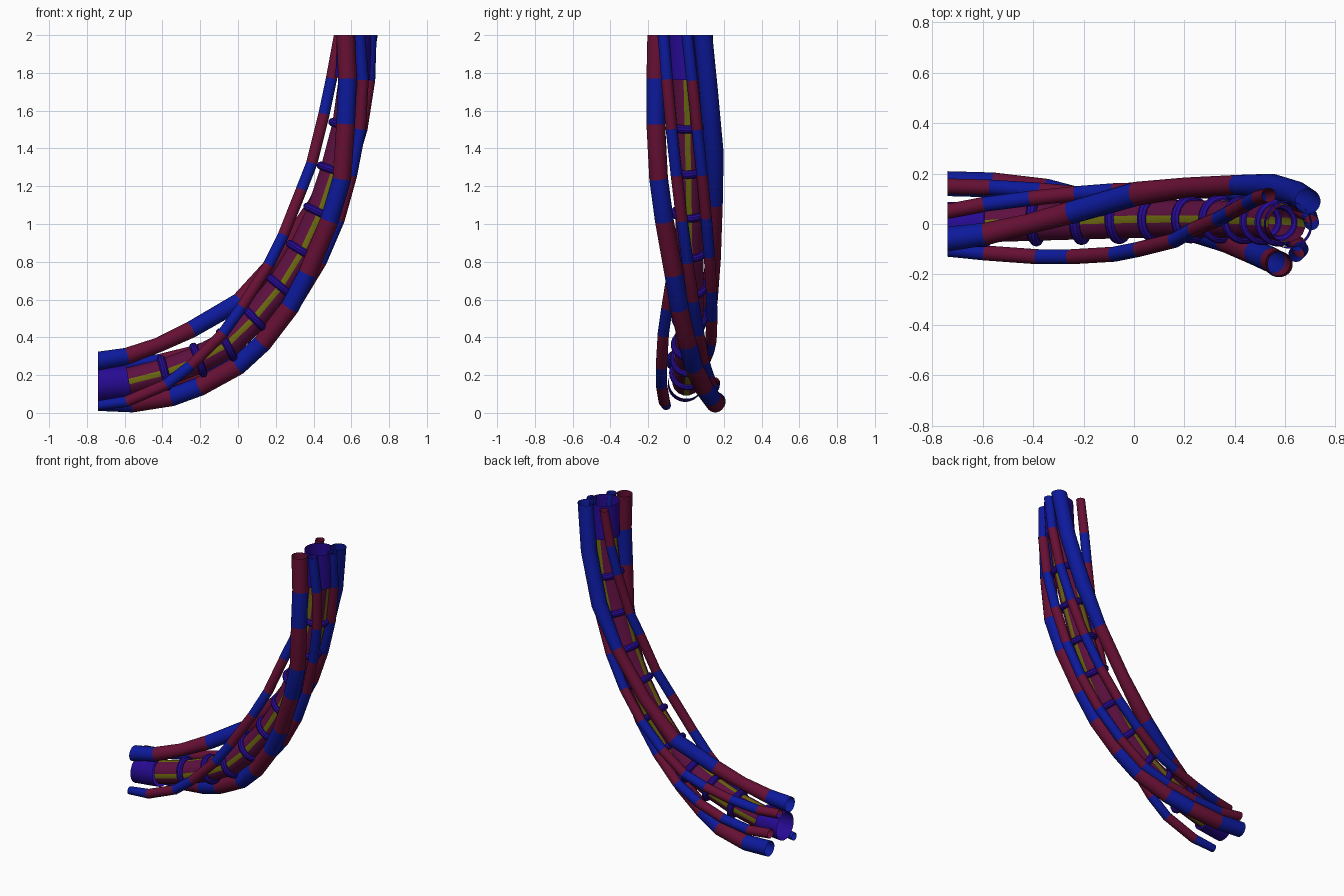
import bpy, bmesh, math
from mathutils import Vector

if "Cube" in bpy.data.objects:
    bpy.data.objects.remove(bpy.data.objects["Cube"])

def material(name, rgb):
    m = bpy.data.materials.new(name)
    m.diffuse_color = (*rgb, 1)
    m.use_nodes = True
    m.node_tree.nodes["Principled BSDF"].inputs["Base Color"].default_value = m.diffuse_color
    return m

RED = material("maroon", (0.135, 0.005, 0.034))
BLUE = material("blue", (0.004, 0.010, 0.33))
PURPLE = material("purple", (0.020, 0.003, 0.29))
CORE = material("dark_maroon", (0.11, 0.005, 0.05))
YELLOW = material("yellow", (0.16, 0.15, 0.005))

def tangents(pts):
    out = []
    for i in range(len(pts)):
        a, b = pts[max(i - 1, 0)], pts[min(i + 1, len(pts) - 1)]
        out.append((b - a).normalized())
    out[0], out[-1] = Vector((1, 0, 0)), Vector((0, 0, 1))   # flat cut ends
    return out

def finish(name, bm, mats):
    bmesh.ops.recalc_face_normals(bm, faces=bm.faces)
    me = bpy.data.meshes.new(name)
    bm.to_mesh(me)
    bm.free()
    ob = bpy.data.objects.new(name, me)
    bpy.context.collection.objects.link(ob)
    for m in mats:
        me.materials.append(m)
    bpy.ops.object.select_all(action='DESELECT')
    ob.select_set(True)
    bpy.context.view_layer.objects.active = ob
    bpy.ops.object.shade_smooth_by_angle(angle=math.radians(35))
    return ob

def tube(name, pts, dirs, radii, mats, pick, sides=20):
    """Open tube through pts; pick(interval, side) gives the material slot."""
    bm = bmesh.new()
    rings = []
    for p, d, r in zip(pts, dirs, radii):
        u = (Vector((0, 1, 0)) - d * d.y).normalized()
        v = u.cross(d)
        rings.append([bm.verts.new(p + r * (u * math.cos(a) + v * math.sin(a)))
                      for a in ((k + 0.5) * math.tau / sides for k in range(sides))])
    for i in range(len(rings) - 1):
        for k in range(sides):
            n = (k + 1) % sides
            f = bm.faces.new((rings[i][k], rings[i][n], rings[i + 1][n], rings[i + 1][k]))
            f.material_index = pick(i, k)
    return finish(name, bm, mats)

def banded(name, pts, radii, first, second):
    pts = [Vector(p) for p in pts]
    tube(name, pts, tangents(pts), radii, [first, second], lambda i, k: i % 2)

# Centre line of the bundle
spine = [Vector((x, -0.005 + 0.025 * math.sin(math.pi * i / 12), z)) for i, (x, z) in enumerate((
    (-0.74, 0.15), (-0.58, 0.165), (-0.39, 0.213), (-0.21, 0.28), (-0.06, 0.36),
    (0.085, 0.50), (0.225, 0.668), (0.34, 0.855), (0.435, 1.06), (0.51, 1.285),
    (0.572, 1.52), (0.607, 1.77), (0.615, 2.0)))]
dirs = tangents(spine)

# Core with four yellow strips
tube("core", spine[1:-1], dirs[1:-1], [0.075] * 11, [CORE, YELLOW],
     lambda i, k: 1 if k % 4 == 3 else 0, 16)

# End sleeves
for name, a, b in (("lower_sleeve", 0, 1), ("upper_sleeve", 11, 12)):
    tube(name, [spine[a], spine[b]], [dirs[a], dirs[b]], [0.092, 0.092], [PURPLE], lambda i, k: 0, 28)

# Clamp rings along the core
for i in range(2, 11):
    bpy.ops.mesh.primitive_torus_add(major_segments=28, minor_segments=10,
                                     major_radius=0.075, minor_radius=0.022, location=spine[i])
    ob = bpy.context.object
    ob.name = f"clamp_ring_{i - 1}"
    ob.rotation_euler = (spine[i] - spine[i - 1]).to_track_quat('Z', 'Y').to_euler()
    ob.data.materials.append(PURPLE)
    bpy.ops.object.shade_smooth_by_angle(angle=math.radians(35))

# Large cable passing over the back
path = [Vector(p) for p in (
    (-0.74, -0.06, 0.275), (-0.59, -0.04, 0.30), (-0.42, 0.0, 0.36), (-0.25, 0.045, 0.44),
    (0.01, 0.12, 0.59), (0.21, 0.145, 0.82), (0.41, 0.155, 1.11), (0.545, 0.15, 1.37),
    (0.645, 0.12, 1.70), (0.69, 0.09, 2.0))]
tube("back_cable", path, tangents(path),
     [0.05, 0.045, 0.04, 0.045, 0.048, 0.04, 0.04, 0.05, 0.05, 0.05],
     [BLUE, RED], lambda i, k: 1 if i in (1, 2, 4, 5) else 0)

# Large cable passing under the bend
banded("under_cable",
       [(-0.74, 0.16, 0.06), (-0.56, 0.155, 0.052), (-0.35, 0.13, 0.085), (-0.20, 0.09, 0.14),
        (0.0, 0.04, 0.25), (0.13, 0.01, 0.37), (0.275, -0.035, 0.56), (0.37, -0.065, 0.74),
        (0.485, -0.115, 1.02), (0.55, -0.145, 1.24), (0.57, -0.16, 1.53),
        (0.58, -0.16, 1.77), (0.57, -0.155, 2.0)],
       [0.05] * 13, BLUE, RED)

# Thin cable crossing the front and inside of the bend
banded("front_cable",
       [(-0.74, -0.105, 0.04), (-0.59, -0.115, 0.06), (-0.38, -0.13, 0.15), (-0.25, -0.13, 0.25),
        (-0.08, -0.12, 0.42), (0.02, -0.10, 0.56), (0.16, -0.065, 0.78), (0.24, -0.02, 0.94),
        (0.335, 0.02, 1.18), (0.39, 0.05, 1.32), (0.455, 0.085, 1.58),
        (0.495, 0.105, 1.77), (0.535, 0.115, 2.0)],
       [0.025] + [0.03] * 11 + [0.028], BLUE, RED)

# Two thin cables twisting around the core
def twisted(name, a0, a1, r0, r1, radius, swell):
    pts = []
    for i, (p, d) in enumerate(zip(spine, dirs)):
        t = i / 12
        a = math.radians(a0 + (a1 - a0) * t)
        rho = r0 + (r1 - r0) * t + swell(t)
        pts.append(p + rho * (Vector((0, 1, 0)) * math.cos(a) + Vector((d.z, 0, -d.x)) * math.sin(a)))
    banded(name, pts, [radius] * 13, RED, BLUE)

twisted("side_cable", -3, 166, 0.155, 0.118, 0.031, lambda t: -0.02 * math.sin(math.pi * t))
twisted("outer_cable", -62, 83, 0.118, 0.09, 0.03, lambda t: 0.012 * math.sin(math.pi * t))
